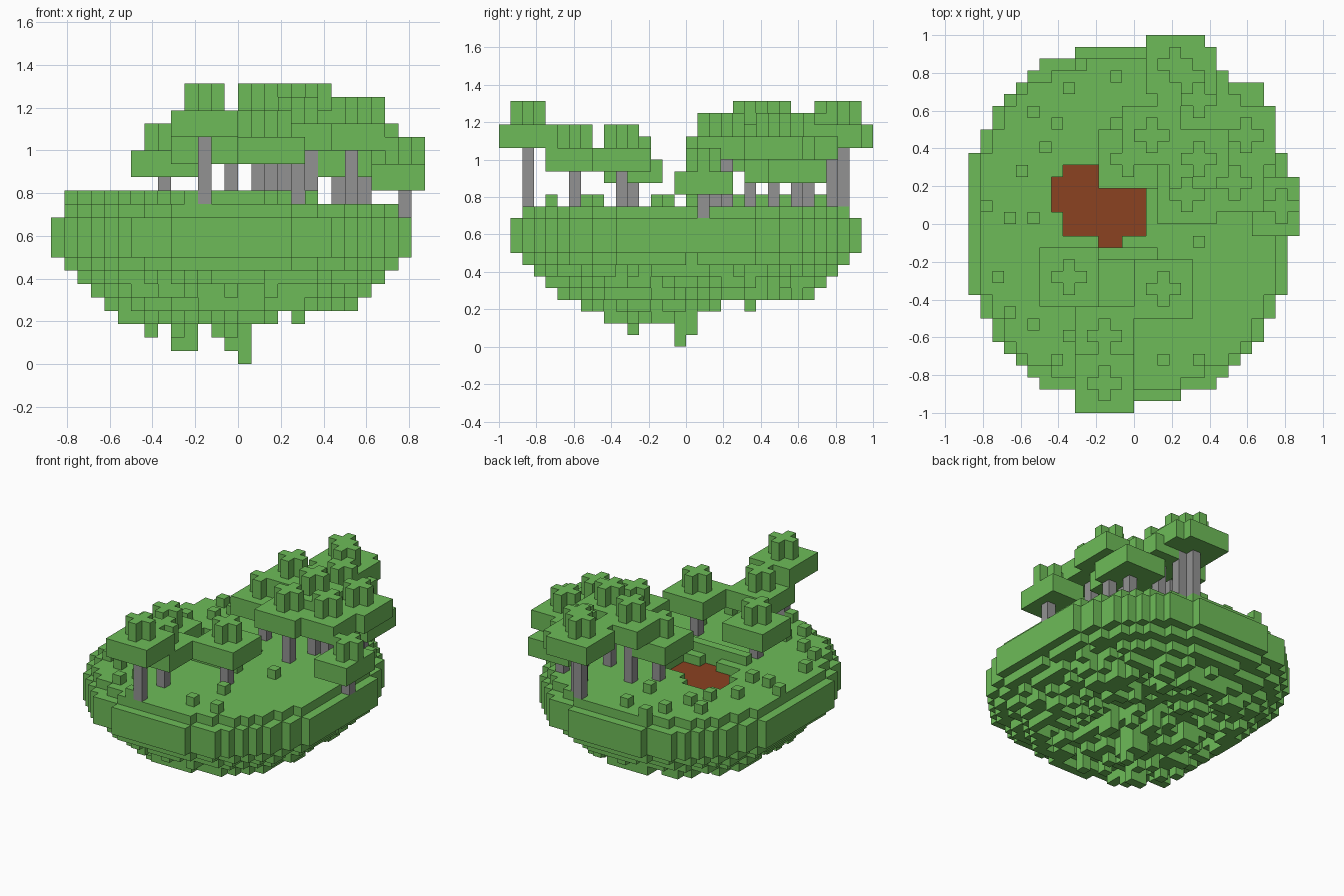
import bpy
import bmesh
import random
from math import hypot
from mathutils import Vector

random.seed(4)
if "Cube" in bpy.data.objects:
    bpy.data.objects.remove(bpy.data.objects["Cube"], do_unlink=True)

V = 1 / 16  # block size


def material(name, rgb):
    m = bpy.data.materials.new(name)
    m.use_nodes = True
    m.diffuse_color = (*rgb, 1)
    m.node_tree.nodes["Principled BSDF"].inputs["Base Color"].default_value = (*rgb, 1)
    return m


GRASS = material("grass green", (0.155, 0.5, 0.098))
BARK = material("trunk grey", (0.29, 0.29, 0.29))
EARTH = material("bare earth brown", (0.26, 0.054, 0.015))

taken = set()   # every filled cell
parts = []      # (name, cells, materials, face rule)


def add_part(name, cells, mats, rule=None):
    cells = {c for c in cells if c not in taken}
    taken.update(cells)
    parts.append((name, cells, mats, rule))


def box(x0, x1, y0, y1, z0, z1):
    return {(x, y, z) for x in range(x0, x1) for y in range(y0, y1) for z in range(z0, z1)}


def build(name, cells, mats, rule):
    """Turn block cells into a mesh made of exposed faces only."""
    bm = bmesh.new()
    corners = {}

    def vert(p):
        key = tuple(round(c) for c in p)
        if key not in corners:
            corners[key] = bm.verts.new(Vector(key) * V)
        return corners[key]

    for cell in sorted(cells):
        for axis in range(3):
            for side in (0, 1):
                n = [0, 0, 0]
                n[axis] = 1 if side else -1
                if tuple(a + b for a, b in zip(cell, n)) in taken:
                    continue
                u, w = Vector((0, 0, 0)), Vector((0, 0, 0))
                u[(axis + 1) % 3] = 1
                w[(axis + 2) % 3] = 1
                o = Vector(cell)
                o[axis] += side
                quad = [o, o + u, o + u + w, o + w]
                if not side:
                    quad.reverse()
                face = bm.faces.new([vert(p) for p in quad])
                if rule:
                    face.material_index = rule(cell, n)
    mesh = bpy.data.meshes.new(name)
    bm.to_mesh(mesh)
    bm.free()
    for m in mats:
        mesh.materials.append(m)
    bpy.context.collection.objects.link(bpy.data.objects.new(name, mesh))


# Floating island: rounded slab with a ragged bowl underneath
def radius(x, y):
    return ((abs(x + 1) / 13.8) ** 2.2 + (abs(y + 0.5) / 15.2) ** 2.2) ** (1 / 2.2)


island = set()
for x in range(-14, 14):
    for y in range(-16, 16):
        r = radius(x, y)
        if r > 1:
            continue
        depth = min(4, int((1 - r) * 14))
        inner = hypot(x + 3.5, y + 3.5)
        depth += (inner < 6.5) + (inner < 4)
        if r < 0.6:
            depth -= random.choice((0, 1, 1, 2))
        elif r < 0.87:
            depth -= random.choice((0, 0, 1))
        top = 12 if r < 0.94 else 11
        island |= box(x, x + 1, y, y + 1, 8 - depth, top)

# Hanging tips
island |= box(-5, -3, -5, -4, 1, 5) | box(-1, 1, -1, 1, 1, 5)
island |= box(0, 1, -1, 0, 0, 1) | box(4, 5, 5, 6, 3, 6)

# Bare earth patch, sunk one block
patch = (box(-7, -6, 1, 4, 11, 12) | box(-6, -3, -1, 5, 11, 12) | box(-3, -2, -2, 4, 11, 12)
         | box(-2, -1, -2, 3, 11, 12) | box(-1, 1, -1, 3, 11, 12))
add_part("island", island - patch, [GRASS, EARTH],
         lambda c, n: int(n[2] > 0 and (c[0], c[1], c[2] + 1) in patch))

# Low ledge beside the patch and scattered grass tufts
add_part("ledge", box(-6, 2, -3, -2, 12, 13), [GRASS])
tufts = [(-11, 0), (-9, 0), (-13, 1), (-12, -5), (-10, 4), (-8, 6), (-9, 9), (-6, 11), (-2, 12),
         (-2, 8), (-9, -9), (-11, -8), (-7, -12), (-6, -10), (2, -12), (5, -12), (3, -8),
         (5, -2), (-5, 13), (-4, -14), (-7, 8)]
add_part("grass_tufts", {(x, y, 12) for x, y in tufts}, [GRASS])

# Trees: column and height of the canopy underside
trees = [(-3, -14, 17), (-3, -10, 15), (2, -6, 15), (-6, -5, 14), (3, 13, 17), (4, 12, 17),
         (-1, 5, 15), (1, 7, 17), (5, 5, 17), (4, 2, 16), (8, 3, 16), (9, 7, 16), (8, 9, 14),
         (7, 7, 14), (12, 1, 13), (5, 10, 16)]
for i, (x, y, z) in enumerate(trees, 1):
    add_part(f"trunk_{i}", box(x, x + 1, y, y + 1, 11, z), [BARK])
for i, (x, y, z) in enumerate(trees, 1):
    slab = box(x - 2, x + 3, y - 2, y + 3, z, z + 2)
    crown = box(x - 1, x + 2, y, y + 1, z + 2, z + 4) | box(x, x + 1, y - 1, y + 2, z + 2, z + 4)
    add_part(f"canopy_{i}", {c for c in slab | crown if c[0] < 14}, [GRASS])

for part in parts:
    if part[1]:
        build(*part)
